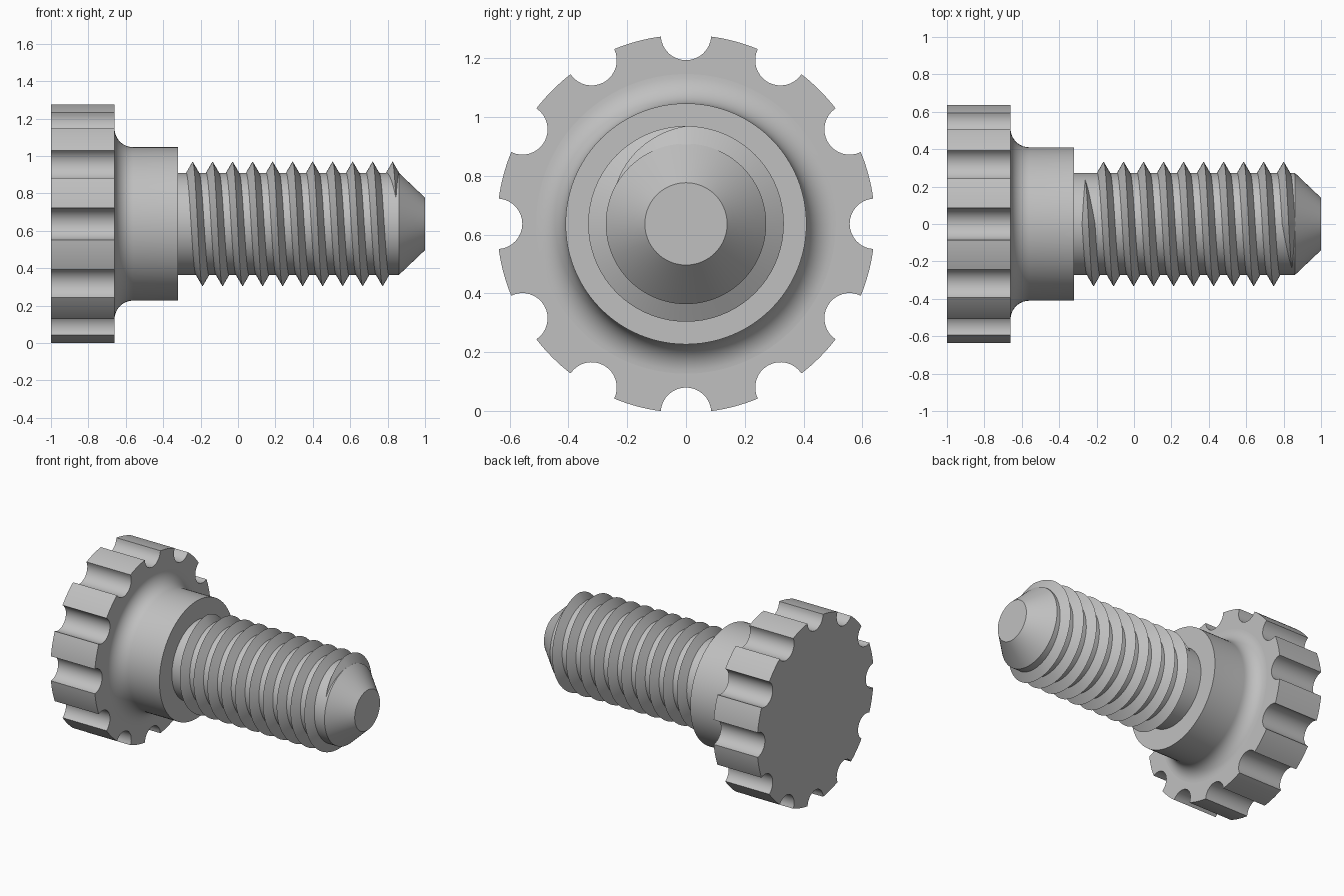
import bpy, bmesh
from math import sin, cos, acos, asin, pi, radians
from mathutils import Matrix, Vector

AXIS_Z = 0.637          # height of the screw axis, which runs along x
HEAD_R, NOTCH_R, NOTCHES = 0.643, 0.086, 12
ROOT_R, CREST_R = 0.273, 0.333
PITCH, TURNS, FADE = 0.107, 10, radians(63)

cube = bpy.data.objects.get("Cube")
if cube:
    bpy.data.objects.remove(cube, do_unlink=True)

steel = bpy.data.materials.new("grey_steel")
steel.use_nodes = True
colour = (0.527, 0.527, 0.527, 1)
steel.diffuse_color = colour
for node in steel.node_tree.nodes:
    if node.type == 'BSDF_PRINCIPLED':
        node.inputs["Base Color"].default_value = colour


def finish(name, bm):
    """Turn a bmesh around the x axis into a shaded object."""
    bmesh.ops.remove_doubles(bm, verts=bm.verts, dist=1e-5)
    bmesh.ops.recalc_face_normals(bm, faces=bm.faces)
    bmesh.ops.translate(bm, verts=bm.verts, vec=(0, 0, AXIS_Z))
    mesh = bpy.data.meshes.new(name)
    bm.to_mesh(mesh)
    bm.free()
    mesh.materials.append(steel)
    obj = bpy.data.objects.new(name, mesh)
    bpy.context.collection.objects.link(obj)
    bpy.ops.object.select_all(action='DESELECT')
    obj.select_set(True)
    bpy.context.view_layer.objects.active = obj
    bpy.ops.object.shade_smooth_by_angle(angle=radians(30))
    return obj


def lathe(name, profile, steps=96):
    """Spin (x, radius) points around the x axis."""
    bm = bmesh.new()
    verts = [bm.verts.new((x, 0, r)) for x, r in profile]
    edges = [bm.edges.new(pair) for pair in zip(verts, verts[1:])]
    bmesh.ops.spin(bm, geom=verts + edges, cent=(0, 0, 0), axis=(1, 0, 0),
                   angle=2 * pi, steps=steps, use_duplicate=False)
    return finish(name, bm)


# Scalloped head: rim arcs alternating with round grip notches
bm = bmesh.new()
half = 2 * asin(NOTCH_R / (2 * HEAD_R))
beta = acos(NOTCH_R / (2 * HEAD_R))
sector = 2 * pi / NOTCHES
outline = []
for k in range(NOTCHES):
    turn = Matrix.Rotation(-k * sector, 3, 'X')
    for i in range(17):
        t = beta * (i / 8 - 1)
        outline.append(turn @ Vector((-1, NOTCH_R * sin(t), HEAD_R - NOTCH_R * cos(t))))
    for i in range(1, 8):
        a = half + (sector - 2 * half) * i / 8
        outline.append(turn @ Vector((-1, HEAD_R * sin(a), HEAD_R * cos(a))))
face = bm.faces.new([bm.verts.new(p) for p in outline])
extruded = bmesh.ops.extrude_face_region(bm, geom=[face], use_keep_orig=True)
bmesh.ops.translate(bm, vec=(0.34, 0, 0),
                    verts=[g for g in extruded["geom"] if isinstance(g, bmesh.types.BMVert)])
finish("scalloped_head", bm)

# Collar with a fillet flowing out of the head
fillet = [(-0.56 - 0.1 * cos(a), 0.51 - 0.1 * sin(a))
          for a in (i * pi / 24 for i in range(13))]
lathe("collar", fillet + [(-0.32, 0.41), (-0.32, 0)])

# Plain shank with a chamfered tip
lathe("shank", [(-0.4, 0), (-0.4, ROOT_R), (0.86, ROOT_R), (1, 0.14), (1, 0)])

# Helical V thread that fades into the shank at both ends
bm = bmesh.new()
STEPS = 72
depth = CREST_R - ROOT_R + 0.008
width = depth * 0.58
fade_steps = 14
angles = ([-FADE * (1 - i / fade_steps) for i in range(fade_steps)]
          + [2 * pi * i / STEPS for i in range(TURNS * STEPS + 1)]
          + [2 * pi * TURNS + FADE * (i + 1) / fade_steps for i in range(fade_steps)])
previous = None
for a in angles:
    beyond = max(-a, a - 2 * pi * TURNS, 0) / FADE
    crest = CREST_R - beyond * (CREST_R - ROOT_R + 0.003)
    x = -0.243 + PITCH * a / (2 * pi)
    ring = [bm.verts.new((x + dx, -r * sin(a), r * cos(a)))
            for dx, r in ((-width, crest - depth), (0, crest), (width, crest - depth))]
    if previous:
        for i in range(3):
            j = (i + 1) % 3
            bm.faces.new((previous[i], previous[j], ring[j], ring[i]))
    else:
        bm.faces.new(ring)
    previous = ring
bm.faces.new(previous)
finish("screw_thread", bm)
